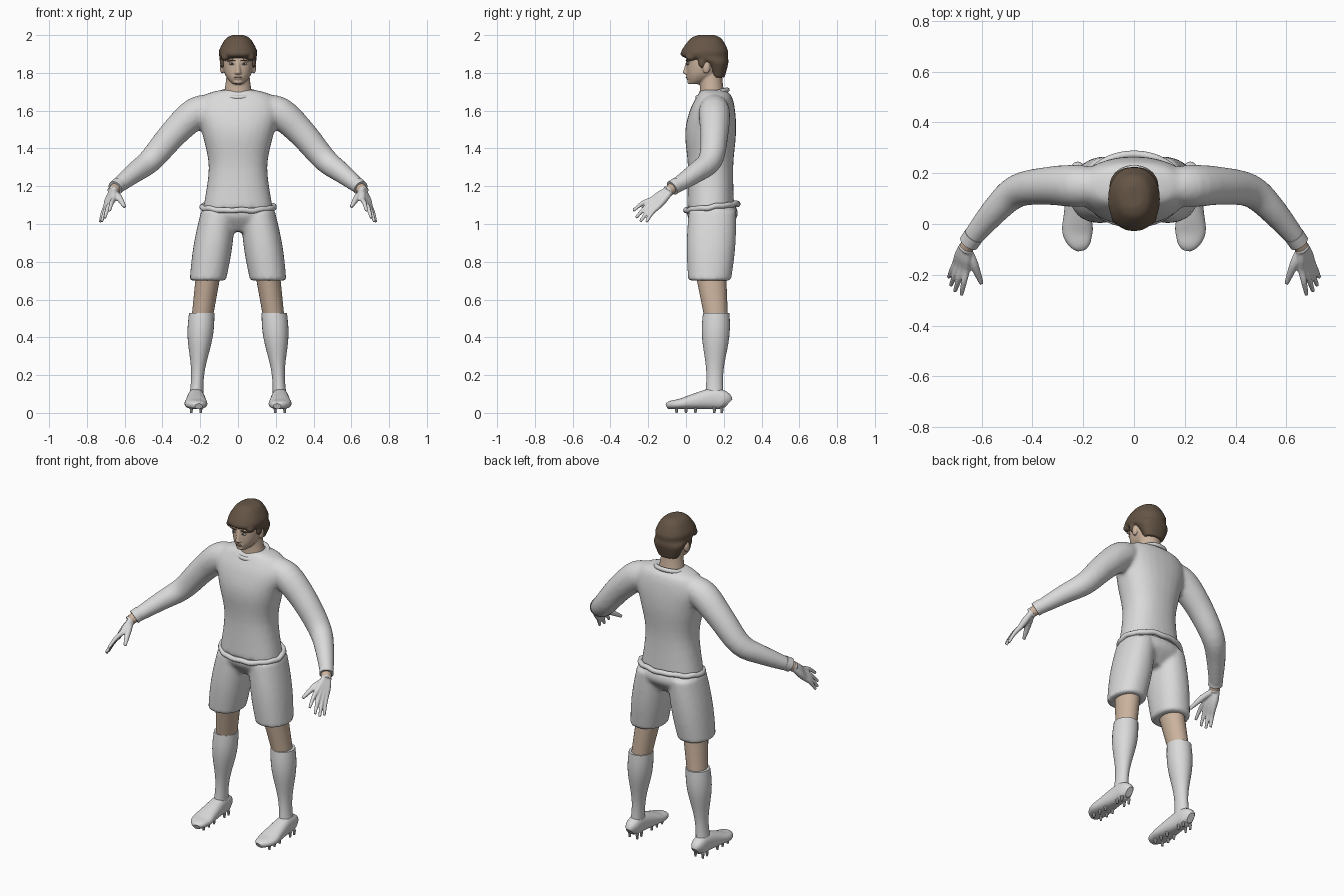
import bpy, bmesh, math
from mathutils import Vector, Matrix

if "Cube" in bpy.data.objects:
    bpy.data.objects.remove(bpy.data.objects["Cube"])

UP = Vector((0, 0, 1))
SIDES = (1, -1)


def material(name, red, green, blue):
    mat = bpy.data.materials.new(name)
    mat.use_nodes = True
    colour = (red, green, blue, 1)
    mat.diffuse_color = colour
    mat.node_tree.nodes["Principled BSDF"].inputs["Base Color"].default_value = colour
    return mat


CLOTH = material("light grey cloth", .7, .7, .7)
SKIN = material("skin", .6, .45, .34)
HAIR = material("brown hair", .13, .09, .06)
LIPS = material("lips", .4, .25, .2)
EYE = material("eye white", .6, .6, .55)
IRIS = material("dark iris", .05, .03, .03)


def spline(rows, steps=4):
    """Smooth curve through rows of numbers."""
    curve = []
    last = len(rows) - 1
    for i in range(last):
        before, start, end, after = (Vector(rows[max(0, min(last, i + k))]) for k in (-1, 0, 1, 2))
        for step in range(steps):
            t = step / steps
            leave, arrive = (end - before) / 2, (after - start) / 2
            bend = (end - start) * 3 - leave * 2 - arrive
            settle = (start - end) * 2 + leave + arrive
            curve.append(start + leave * t + bend * t * t + settle * t ** 3)
    return curve + [Vector(rows[-1])]


def loft(bm, rows, level=True, side=1, segments=28, power=2, closed=False):
    """Skin rings (x, y, z, radius, radius), either level or square to the path."""
    count = len(rows)
    rings = []
    for i, row in enumerate(rows):
        across, along = Vector((1, 0, 0)), Vector((0, 1, 0))
        if not level:
            before, after = max(i - 1, 0), min(i + 1, count - 1)
            if closed:
                before, after = i - 1, (i + 1) % count
            path = (Vector(rows[after][:3]) - Vector(rows[before][:3])).normalized()
            across = path.cross(UP).normalized()
            along = across.cross(path)
        ring = []
        for k in range(segments):
            angle = math.tau * k / segments
            c, s = (math.copysign(abs(w) ** (2 / power), w) for w in (math.cos(angle), math.sin(angle)))
            point = Vector(row[:3]) + across * (c * row[3]) + along * (s * row[4])
            point.x *= side
            ring.append(bm.verts.new(point))
        rings.append(ring)
    for i in range(count if closed else count - 1):
        lower, upper = rings[i], rings[(i + 1) % count]
        for k in range(segments):
            n = (k + 1) % segments
            bm.faces.new((lower[k], lower[n], upper[n], upper[k])).smooth = True
    if not closed:
        bm.faces.new(rings[0])
        bm.faces.new(rings[-1])


def limb(bm, start, end, size_start, size_end, swell=0, waves=1, **options):
    """Straight tapered limb whose radius swells along a sine."""
    rows = []
    steps = 16
    for i in range(steps + 1):
        t = i / steps
        size = Vector(size_start).lerp(Vector(size_end), t)
        extra = swell * math.sin(math.pi * waves * t)
        rows.append((*Vector(start).lerp(Vector(end), t), size.x + extra, size.y + extra))
    loft(bm, rows, **options)


def centred(rows):
    return spline([(0, *row) for row in rows])


def tube(bm, rows, **options):
    """Round tube along points (x, y, z, radius)."""
    loft(bm, spline([(*row, row[-1]) for row in rows]), level=False, **options)


def blob(bm, place, size, turn=0):
    matrix = Matrix.Translation(place) @ Matrix.Rotation(turn, 4, 'Y') @ Matrix.Diagonal((*size, 1))
    made = bmesh.ops.create_icosphere(bm, subdivisions=3, radius=1, matrix=matrix)
    for vert in made["verts"]:
        for face in vert.link_faces:
            face.smooth = True


def finish(name, bm, mat, mirror=False, voxel=0, soften=4):
    """Turn the mesh into an object, blending its pieces if a voxel size is given."""
    bmesh.ops.recalc_face_normals(bm, faces=bm.faces)
    mesh = bpy.data.meshes.new(name)
    bm.to_mesh(mesh)
    bm.free()
    mesh.materials.append(mat)
    part = bpy.data.objects.new(name, mesh)
    bpy.context.collection.objects.link(part)
    if voxel:
        blend = part.modifiers.new("Blend", 'REMESH')
        blend.mode = 'VOXEL'
        blend.voxel_size = voxel
        blend.use_smooth_shade = True
        part.modifiers.new("Soften", 'SMOOTH').iterations = soften
    if mirror:
        part.modifiers.new("Mirror", 'MIRROR').use_mirror_merge = False


def band(name, centre, size, rise, thick, wave=0):
    """Rolled cloth edge around the body, higher at the back."""
    bm = bmesh.new()
    rows = []
    steps = 64
    for k in range(steps):
        angle = math.tau * k / steps
        c, s = math.cos(angle), math.sin(angle)
        crease = wave * (math.sin(7 * angle) + math.sin(12 * angle))
        rows.append((size[0] * c, centre[0] + size[1] * s, centre[1] + rise * s + crease, thick, thick))
    loft(bm, rows, level=False, segments=10, closed=True)
    finish(name, bm, CLOTH)


# Shirt: torso and sleeves blended together
bm = bmesh.new()
torso = [(.13, 1.08, .185, .125), (.13, 1.3, .155, .12), (.13, 1.48, .19, .135),
         (.14, 1.6, .22, .12), (.15, 1.68, .18, .09), (.14, 1.71, .09, .06)]
sleeve = [(.12, .15, 1.62, .065), (.22, .15, 1.59, .083), (.34, .15, 1.48, .075),
          (.46, .13, 1.34, .065), (.55, .05, 1.27, .054), (.65, -.07, 1.19, .038)]
loft(bm, centred(torso), power=2.3)
for side in SIDES:
    tube(bm, sleeve, side=side)
finish("shirt", bm, CLOTH, voxel=.012, soften=6)
band("collar", centre=(.14, 1.69), size=(.088, .078), rise=.02, thick=.013)
band("shirt_hem", centre=(.137, 1.09), size=(.19, .137), rise=.018, thick=.015, wave=.002)

# Sleeve cuffs and wrists
cuff, wrist, palm = Vector((.63, -.045, 1.21)), Vector((.65, -.074, 1.19)), Vector((.665, -.1, 1.17))
bm = bmesh.new()
limb(bm, cuff, wrist, (.04, .04), (.04, .04), level=False)
finish("cuffs", bm, CLOTH, mirror=True)
bm = bmesh.new()
limb(bm, cuff, palm, (.03, .03), (.028, .028), level=False)
finish("wrists", bm, SKIN, mirror=True)

# Gloves: four fanned fingers running through the palm, and a thumb
bm = bmesh.new()
limb(bm, wrist.lerp(palm, .6), palm, (.03, .03), (.03, .03), level=False)
for finger in range(4):
    t = finger / 3
    arch = math.sin(math.pi * t)
    root = palm + Vector((-.01, 0, .01)).lerp(Vector((.01, .01, -.01)), t)
    knuckle = Vector((.66, -.18, 1.13)).lerp(Vector((.7, -.15, 1.09)), t)
    tip = Vector((.68, -.28, 1.07)).lerp(Vector((.73, -.21, 1.01)), t) + arch * Vector((.01, -.01, -.02))
    middle = knuckle.lerp(tip, .5) + UP * .01
    tube(bm, [(*root, .016), (*root.lerp(knuckle, .5), .019), (*knuckle, .015),
              (*middle, .012), (*tip, .008)], segments=12)
tube(bm, [(.65, -.11, 1.16, .016), (.63, -.16, 1.14, .018), (.6, -.235, 1.09, .009)], segments=12)
finish("gloves", bm, CLOTH, mirror=True, voxel=.005, soften=2)

# Shorts: seat and two legs blended together
bm = bmesh.new()
loft(bm, centred([(.137, 1.1, .18, .125), (.14, 1.04, .19, .133), (.135, .96, .15, .07)]), power=2.3)
for side in SIDES:
    limb(bm, (.105, .14, 1.07), (.16, .125, .7), (.09, .125), (.096, .113), swell=.01, side=side, power=2.2)
finish("shorts", bm, CLOTH, voxel=.012)

# Bare knees and long socks with a calf swell
bm = bmesh.new()
limb(bm, (.155, .13, .75), (.19, .16, .5), (.066, .082), (.056, .062))
finish("knees", bm, SKIN, mirror=True)
bm = bmesh.new()
limb(bm, (.192, .16, .53), (.22, .15, .1), (.067, .07), (.036, .048), swell=.009, waves=2)
finish("socks", bm, CLOTH, mirror=True)

# Boots: heel to toe as distance, half width and top height over a flat sole
bm = bmesh.new()
sole, ankle = .02, .222
boot = []
for y, half, top in ((.225, .02, .08), (.2, .038, .115), (.14, .043, .13), (.04, .054, .1),
                     (-.03, .06, .075), (-.08, .042, .064), (-.1, .02, .05)):
    toe_in = min(0, y + .03) / 5
    boot.append((ankle + toe_in, y, (top + sole) / 2, half, (top - sole) / 2))
loft(bm, spline(boot), level=False, power=2.4)
finish("boots", bm, CLOTH, mirror=True)

# Studs in pairs under the ball and heel
bm = bmesh.new()
for y in (-.05, 0, .05, .15, .19):
    for side in SIDES:
        place = Matrix.Translation((ankle + side * .025, y, .015))
        bmesh.ops.create_cone(bm, cap_ends=True, segments=10, radius1=.006, radius2=.01,
                              depth=.03, matrix=place)
finish("studs", bm, CLOTH, mirror=True)

# Head: skull, neck, nose, lips, chin, brows and ears
bm = bmesh.new()
skull = [(.045, 1.74, .026, .026), (.07, 1.765, .052, .06), (.09, 1.8, .072, .085),
         (.104, 1.86, .083, .1), (.107, 1.93, .08, .1), (.11, 1.98, .035, .05)]
loft(bm, centred(skull), power=2.2)
limb(bm, (0, .14, 1.66), (0, .13, 1.8), (.082, .07), (.06, .06), swell=-.003)
limb(bm, (0, .008, 1.86), (0, -.001, 1.8), (.009, .008), (.014, .016), segments=16)
blob(bm, (0, .002, 1.8), (.018, .016, .009))
blob(bm, (0, .016, 1.775), (.026, .016, .014))
blob(bm, (0, .022, 1.752), (.024, .016, .012))
for side in SIDES:
    blob(bm, (side * .034, .015, 1.866), (.03, .014, .007))
    blob(bm, (side * .084, .108, 1.828), (.012, .02, .033))
finish("head", bm, SKIN, voxel=.005, soften=3)

# Facial features
for name, mat, place, size in (
        ("eyes", EYE, (.033, .01, 1.847), (.015, .007, .006)),
        ("irises", IRIS, (.033, .006, 1.847), (.006, .005, .006)),
        ("eyebrows", HAIR, (.036, .004, 1.867), (.023, .006, .004))):
    bm = bmesh.new()
    blob(bm, place, size, turn=-.1)
    finish(name, bm, mat, mirror=True)
bm = bmesh.new()
blob(bm, (0, .004, 1.777), (.02, .006, .005))
finish("mouth", bm, LIPS)

# Hair: crown and longer back, with sideburns and fringe
bm = bmesh.new()
hair = [(.17, 1.775, .06, .034), (.158, 1.85, .094, .066), (.102, 1.885, .099, .12),
        (.1, 1.92, .1, .122), (.106, 1.98, .066, .084), (.108, 2, .03, .045)]
loft(bm, centred(hair), power=2.2)
for side in SIDES:
    blob(bm, (side * .082, .085, 1.86), (.014, .022, .035))
    blob(bm, (side * .066, .025, 1.885), (.024, .028, .022), turn=side / 2)
finish("hair", bm, HAIR, voxel=.007, soften=3)
